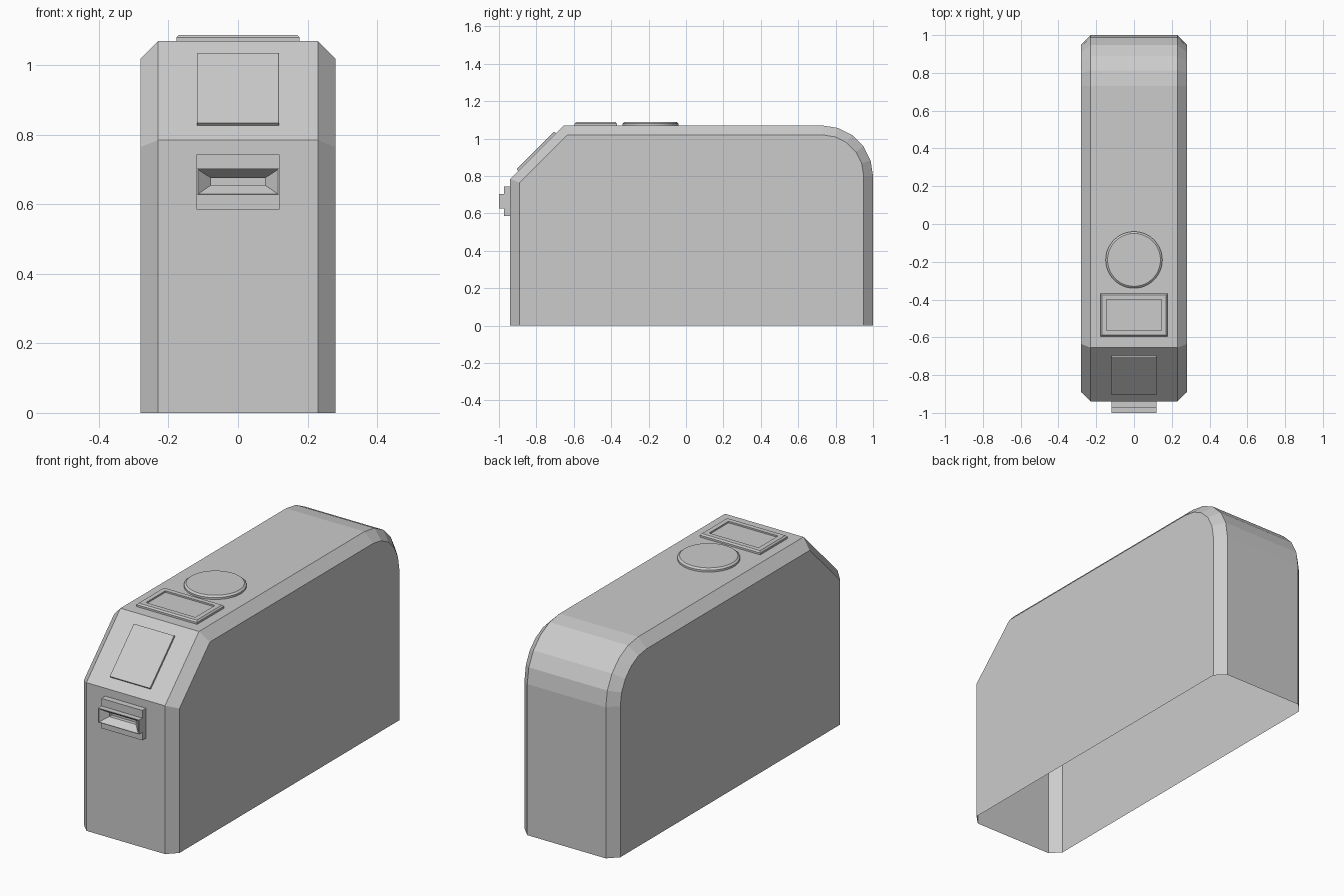
import bpy, bmesh
from math import sin, cos, pi, radians

if "Cube" in bpy.data.objects:
    bpy.data.objects.remove(bpy.data.objects["Cube"])


def loft(name, rings, closed=True, cap_start=True, cap_end=True):
    """Skin a list of equal-length point rings, optionally capping the ends."""
    bm = bmesh.new()
    rows = [[bm.verts.new(p) for p in ring] for ring in rings]
    n = len(rows[0])
    for a, b in zip(rows, rows[1:]):
        for i in range(n if closed else n - 1):
            j = (i + 1) % n
            bm.faces.new((a[i], a[j], b[j], b[i]))
    if cap_start:
        bm.faces.new(rows[0][::-1])
    if cap_end:
        bm.faces.new(rows[-1])
    bmesh.ops.recalc_face_normals(bm, faces=bm.faces)
    mesh = bpy.data.meshes.new(name)
    bm.to_mesh(mesh)
    bm.free()
    obj = bpy.data.objects.new(name, mesh)
    bpy.context.collection.objects.link(obj)
    return obj


def rect(hx, hy, z):
    return [(-hx, -hy, z), (hx, -hy, z), (hx, hy, z), (-hx, hy, z)]


def circle(r, z, n=48):
    return [(r * cos(2 * pi * i / n), r * sin(2 * pi * i / n), z) for i in range(n)]


def front_rect(hx, z0, z1, y):
    return [(-hx, y, z0), (hx, y, z0), (hx, y, z1), (-hx, y, z1)]


# Housing: side profile with sloped front and rounded back, open underneath
def profile(x, front, slope_z, slope_y, top, radius, segments=5):
    pts = [(x, front, 0), (x, front, slope_z), (x, slope_y, top)]
    for i in range(segments + 1):
        a = pi / 2 * (1 - i / segments)
        pts.append((x, 0.73 + radius * cos(a), 0.80 + radius * sin(a)))
    return pts + [(x, 0.73 + radius, 0)]


outer = (-0.94, 0.785, -0.655, 1.07, 0.27)
inner = (-0.89, 0.765, -0.635, 1.02, 0.22)
loft("housing", [profile(-0.28, *inner), profile(-0.23, *outer),
                 profile(0.23, *outer), profile(0.28, *inner)], closed=False)

# Sloped front screen
screen = loft("front_screen", [rect(0.118, 0.143, 0), rect(0.118, 0.143, 0.010),
                               rect(0.115, 0.140, 0.012)])
screen.location = (0, -0.797, 0.928)
screen.rotation_euler.x = radians(45)

# Top display: bevelled frame with a shallow recess
display = loft("top_display", [rect(0.177, 0.113, 0), rect(0.177, 0.113, 0.010),
                               rect(0.170, 0.106, 0.018), rect(0.145, 0.081, 0.018),
                               rect(0.145, 0.081, 0.010)])
display.location = (0, -0.482, 1.07)

# Round top pad
pad = loft("round_pad", [circle(0.15, 0), circle(0.15, 0.010), circle(0.14, 0.018)])
pad.location = (0, -0.19, 1.07)

# Slot: backing plate and protruding bezel with a funnel-shaped opening
loft("slot_plate", [front_rect(0.12, 0.585, 0.743, -0.94),
                    front_rect(0.12, 0.585, 0.743, -0.972)], cap_end=False)
for name, z0, z1 in (("slot_plate_lower", 0.585, 0.627), ("slot_plate_upper", 0.703, 0.743)):
    loft(name, [front_rect(0.12, z0, z1, -0.971), front_rect(0.12, z0, z1, -0.972)])
loft("slot_bezel", [front_rect(0.12, 0.627, 0.703, -0.972), front_rect(0.12, 0.627, 0.703, -1.0),
                    front_rect(0.115, 0.630, 0.700, -1.0), front_rect(0.078, 0.655, 0.676, -0.965),
                    front_rect(0.078, 0.655, 0.676, -0.945)], cap_start=False)
